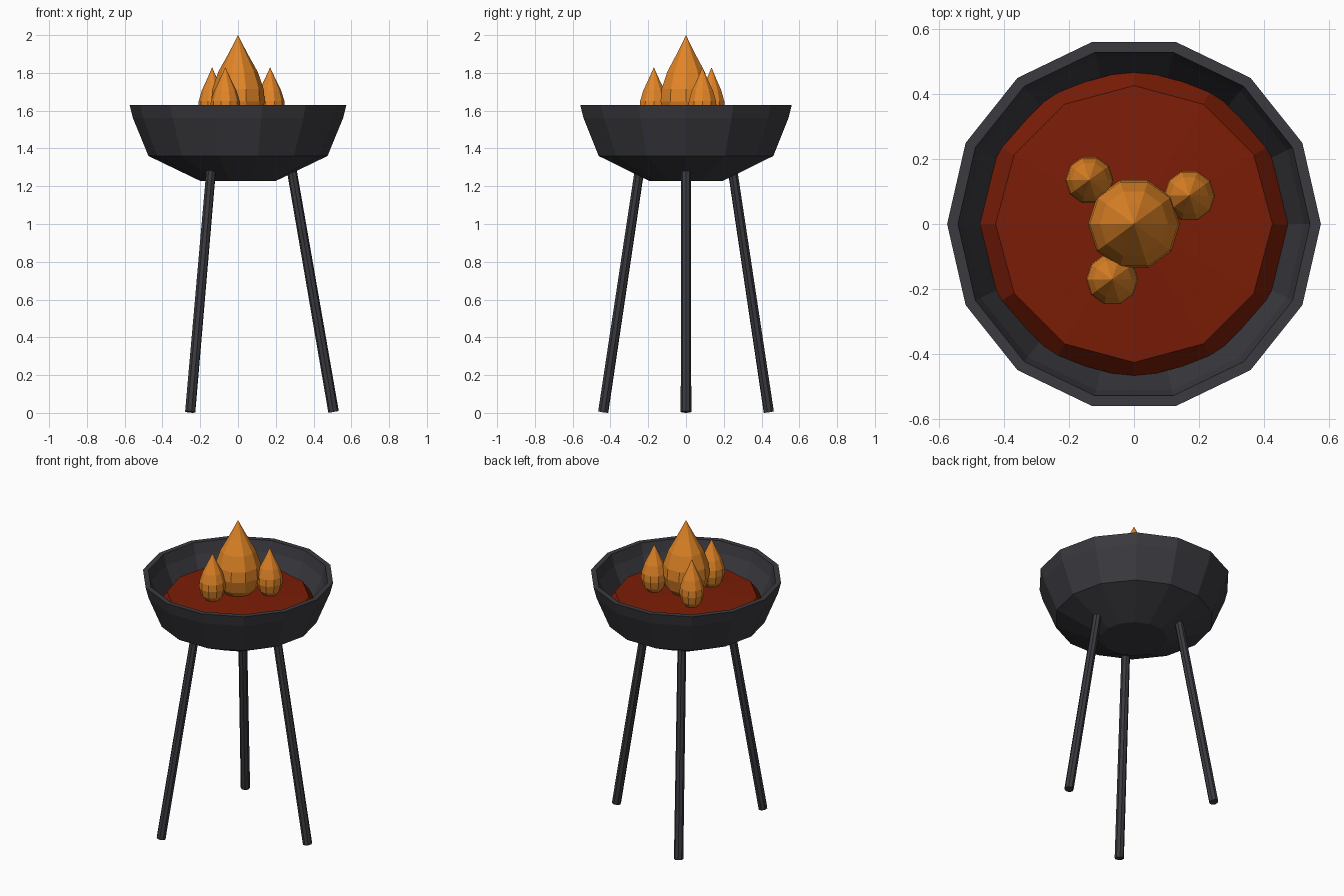
import bpy, bmesh, math
from mathutils import Vector

if "Cube" in bpy.data.objects:
    bpy.data.objects.remove(bpy.data.objects["Cube"])


def material(name, rgb):
    m = bpy.data.materials.new(name)
    m.diffuse_color = (*rgb, 1.0)
    m.use_nodes = True
    m.node_tree.nodes["Principled BSDF"].inputs["Base Color"].default_value = m.diffuse_color
    return m


iron = material("dark iron", (0.043, 0.042, 0.050))
ember = material("ember red", (0.20, 0.012, 0.002))
flame = material("flame orange", (0.76, 0.235, 0.02))


def finish(name, bm, mat):
    bmesh.ops.recalc_face_normals(bm, faces=bm.faces)
    me = bpy.data.meshes.new(name)
    bm.to_mesh(me)
    bm.free()
    me.materials.append(mat)
    ob = bpy.data.objects.new(name, me)
    bpy.context.collection.objects.link(ob)
    return ob


def lathe(name, profile, sides, mat, location=(0, 0, 0), closed=False):
    """Spin (radius, z) points round the z axis; radius 0 makes a pole, other ends are capped."""
    bm = bmesh.new()
    rings = []
    for r, z in profile:
        if r == 0:
            rings.append([bm.verts.new((0, 0, z))] * sides)
        else:
            rings.append([bm.verts.new((r * math.cos(2 * math.pi * i / sides),
                                        r * math.sin(2 * math.pi * i / sides), z))
                          for i in range(sides)])
    for a, b in zip(rings, rings[1:]):
        for i in range(sides):
            j = (i + 1) % sides
            bm.faces.new(list(dict.fromkeys((a[i], a[j], b[j], b[i]))))
    for (r, z), ring in ((profile[0], rings[0]), (profile[-1], rings[-1])):
        if r > 0:
            bm.faces.new(ring)
    ob = finish(name, bm, mat)
    ob.location = location
    return ob


# Bowl: outer wall up, flat rim, inner wall down
lathe("bowl", [(0.20, 1.228), (0.474, 1.36), (0.556, 1.56), (0.574, 1.63),
               (0.541, 1.63), (0.523, 1.56), (0.444, 1.38), (0.19, 1.26)], 14, iron)

# Ember bed
lathe("ember_bed", [(0.40, 1.39), (0.477, 1.44), (0.425, 1.512), (0, 1.54)], 12, ember)

# Flames: one teardrop shape at several sizes
TEARDROP = [(0.55, 0), (0.86, 0.10), (1.0, 0.26), (0.96, 0.40),
            (0.74, 0.59), (0.42, 0.76), (0.17, 0.90), (0, 1)]
FLAMES = [("main_flame", 0, 0, 0.1415, 1.525, 2.0),
          ("small_flame_right", 0.17, 0.087, 0.079, 1.53, 1.83),
          ("small_flame_back", -0.137, 0.135, 0.074, 1.53, 1.83),
          ("small_flame_front", -0.067, -0.17, 0.080, 1.53, 1.83)]
for name, x, y, r, z0, z1 in FLAMES:
    lathe(name, [(r * a, z0 + (z1 - z0) * b) for a, b in TEARDROP], 10, flame, (x, y, 0))

# Three splayed legs, leaning inward to the bowl
for k in range(3):
    a = 2 * math.pi * k / 3
    out = Vector((math.cos(a), math.sin(a), 0))
    foot = out * 0.506 + Vector((0, 0, 0.005))
    run, rise = 0.231, 1.335
    leg = lathe("leg_%d" % (k + 1), [(0.028, 0), (0.026, math.hypot(run, rise))], 8, iron, foot)
    leg.rotation_euler = (0, -math.atan2(run, rise), a)
